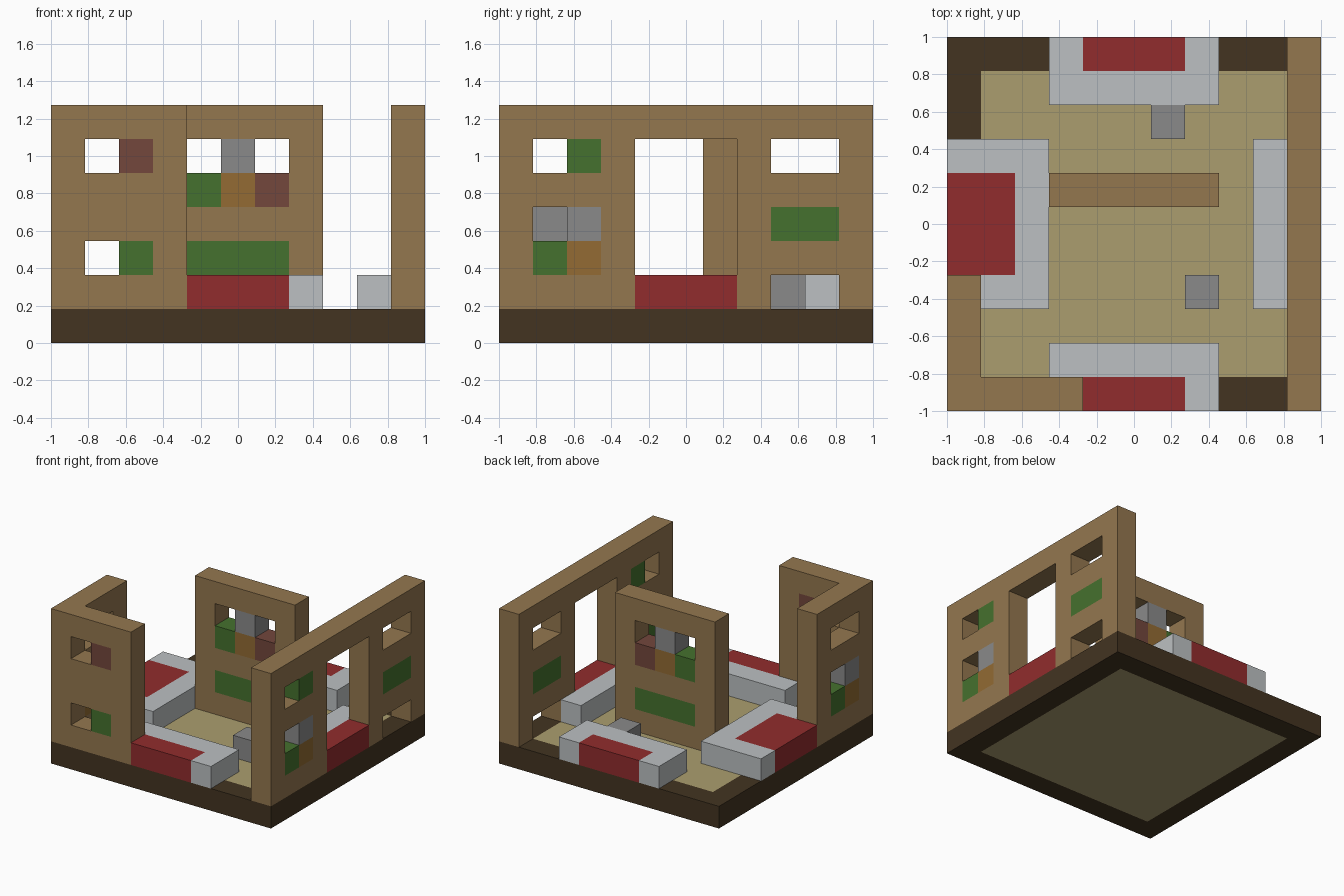
import bpy
import bmesh
from mathutils import Vector

if "Cube" in bpy.data.objects:
    bpy.data.objects.remove(bpy.data.objects["Cube"], do_unlink=True)

N = 11            # cells along each side
CELL = 2 / N


def linear(c):
    c /= 255
    return c / 12.92 if c <= 0.04045 else ((c + 0.055) / 1.055) ** 2.4


def material(name, r, g, b):
    mat = bpy.data.materials.new(name)
    mat.use_nodes = True
    colour = (linear(r), linear(g), linear(b), 1)
    mat.diffuse_color = colour
    mat.node_tree.nodes["Principled BSDF"].inputs["Base Color"].default_value = colour
    return mat


MATS = {
    "wall": material("wall_brown", 148, 119, 79),
    "base": material("dark_brown", 67, 52, 33),
    "floor": material("sand", 171, 158, 111),
    "pale": material("pale_grey", 188, 192, 194),
    "red": material("red", 145, 44, 45),
    "grey": material("mid_grey", 138, 138, 138),
    "green": material("green", 69, 113, 46),
    "ochre": material("ochre", 147, 107, 51),
    "plum": material("plum_brown", 115, 71, 60),
}

parts = {}        # part name -> {cell: colour}


def block(part, xs, ys, zs, colour):
    """Fill an inclusive range of cells; colour None cuts an opening."""
    cells = parts.setdefault(part, {})
    for x in range(xs[0], xs[1] + 1):
        for y in range(ys[0], ys[1] + 1):
            for z in range(zs[0], zs[1] + 1):
                if colour is None:
                    cells.pop((x, y, z), None)
                else:
                    cells[x, y, z] = colour


def cell(part, x, y, z, colour):
    block(part, (x, x), (y, y), (z, z), colour)


# Base slab with inlaid floor
block("base_rim", (0, 10), (0, 10), (0, 0), "base")
block("base_rim", (1, 9), (1, 9), (0, 0), None)
block("floor", (1, 9), (1, 9), (0, 0), "floor")

# Front wall, with two half-filled windows
block("front_wall", (0, 3), (0, 0), (1, 6), "wall")
for z, colour in ((5, "plum"), (2, "green")):
    cell("front_wall", 1, 0, z, None)
    cell("front_wall", 2, 0, z, colour)

# Short side wall, joined to the front wall
block("short_side_wall", (0, 0), (1, 3), (1, 6), "wall")
block("short_side_wall", (0, 0), (1, 2), (5, 5), None)
for y, z, colour in ((1, 3, "grey"), (2, 3, None), (1, 2, "ochre"), (2, 2, "green")):
    cell("short_side_wall", 0, y, z, colour)

# Long side wall with doorway, windows and coloured panels
block("long_side_wall", (10, 10), (0, 10), (1, 6), "wall")
block("long_side_wall", (10, 10), (4, 6), (1, 5), None)
for z in (5, 1):
    block("long_side_wall", (10, 10), (8, 9), (z, z), None)
block("long_side_wall", (10, 10), (8, 9), (3, 3), "green")
for y, z, colour in ((1, 5, None), (2, 5, "green"), (1, 3, None),
                     (2, 3, "grey"), (1, 2, "green"), (2, 2, "ochre")):
    cell("long_side_wall", 10, y, z, colour)

# Free-standing centre wall
block("centre_wall", (3, 7), (6, 6), (1, 6), "wall")
block("centre_wall", (4, 6), (6, 6), (2, 2), "green")
for x, top, lower in ((4, None, "green"), (5, "grey", "ochre"), (6, None, "plum")):
    cell("centre_wall", x, 6, 5, top)
    cell("centre_wall", x, 6, 4, lower)

# Benches: pale frames with red seats
block("front_bench", (3, 7), (1, 1), (1, 1), "pale")
cell("front_bench", 7, 0, 1, "pale")
block("front_bench", (4, 6), (0, 0), (1, 1), "red")
block("back_bench", (3, 7), (9, 10), (1, 1), "pale")
block("back_bench", (4, 6), (10, 10), (1, 1), "red")
block("short_side_bench", (1, 2), (3, 7), (1, 1), "pale")
cell("short_side_bench", 0, 7, 1, "pale")
block("short_side_bench", (0, 1), (4, 6), (1, 1), "red")
block("long_side_bench", (9, 9), (3, 7), (1, 1), "pale")
block("long_side_bench", (10, 10), (4, 6), (1, 1), "red")

# Loose stools
cell("front_stool", 7, 3, 1, "grey")
cell("back_stool", 6, 8, 1, "grey")

solid = {c for cells in parts.values() for c in cells}


def build(name, cells):
    """Make one mesh from the exposed sides of a part's cells."""
    bm = bmesh.new()
    used = sorted(set(cells.values()))
    for pos, colour in cells.items():
        for axis in range(3):
            for sign in (-1, 1):
                normal = Vector((0, 0, 0))
                normal[axis] = sign
                if tuple(int(p + n) for p, n in zip(pos, normal)) in solid:
                    continue
                u = Vector((0, 0, 0))
                u[(axis + 1) % 3] = 0.5
                v = normal.cross(u)
                mid = Vector(pos) + Vector((0.5, 0.5, 0.5)) + normal / 2
                corners = (mid - u - v, mid + u - v, mid + u + v, mid - u + v)
                verts = [bm.verts.new(p * CELL - Vector((1, 1, 0))) for p in corners]
                bm.faces.new(verts).material_index = used.index(colour)
    bmesh.ops.remove_doubles(bm, verts=bm.verts, dist=CELL / 100)
    mesh = bpy.data.meshes.new(name)
    bm.to_mesh(mesh)
    bm.free()
    for colour in used:
        mesh.materials.append(MATS[colour])
    bpy.context.collection.objects.link(bpy.data.objects.new(name, mesh))


for part_name, part_cells in parts.items():
    build(part_name, part_cells)
